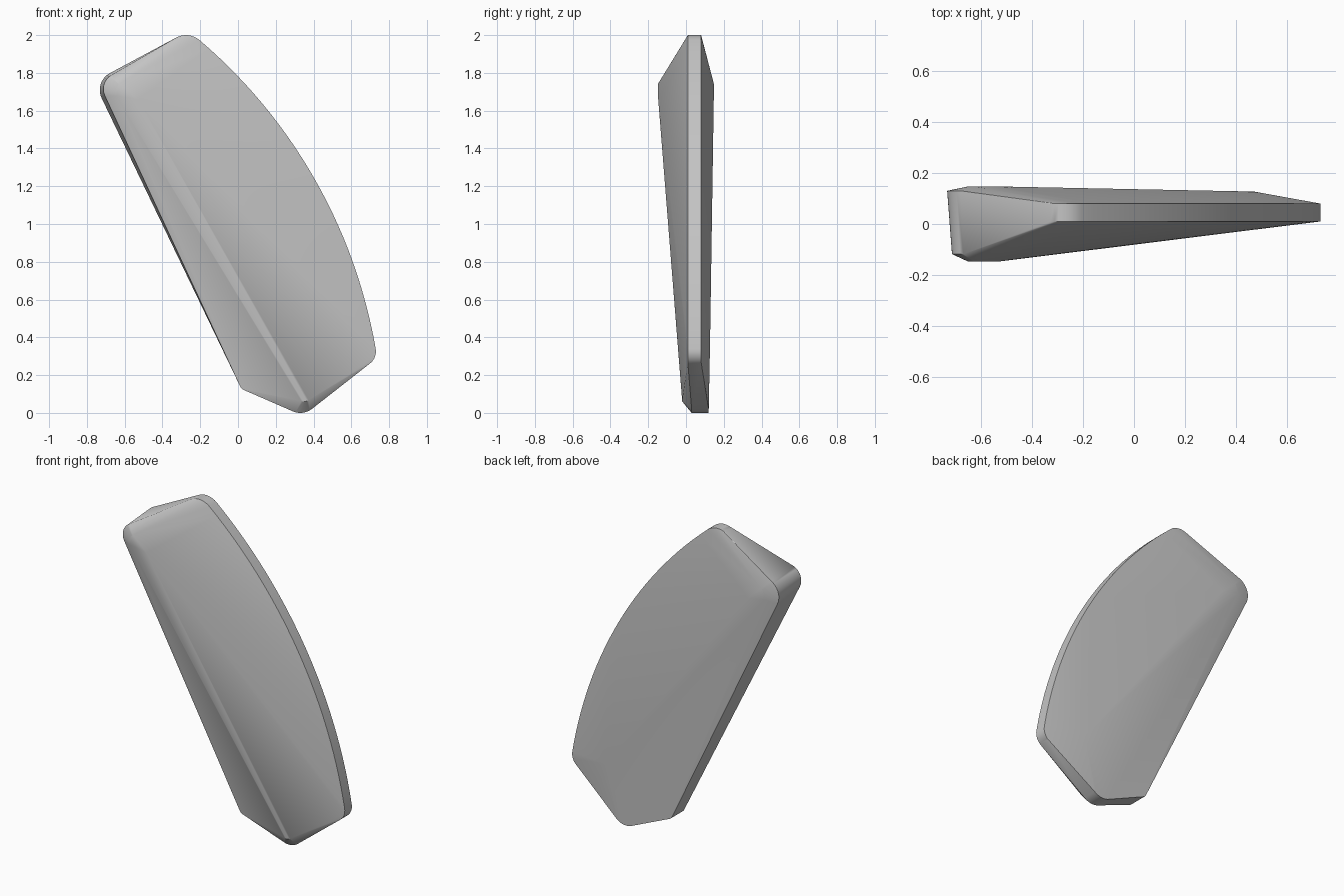
import bpy, bmesh
from math import radians, cos, sin, asin, hypot, atan2

cube = bpy.data.objects.get("Cube")
if cube:
    bpy.data.objects.remove(cube, do_unlink=True)


def fillet(x, z, r, start, end, y, steps=8):
    """Rounded corner: arc in the XZ plane at depth y, angles in degrees."""
    angles = [radians(start + (end - start) * i / steps) for i in range(steps + 1)]
    return [(x + r * cos(a), y, z + r * sin(a)) for a in angles]


def bow(p, q, sag, y, steps=28):
    """Shallow circular arc from p to q in the XZ plane, bulging by sag."""
    dx, dz = q[0] - p[0], q[1] - p[1]
    half = hypot(dx, dz) / 2
    r = (half ** 2 + sag ** 2) / (2 * sag)
    out = atan2(dx, -dz)
    cx = (p[0] + q[0]) / 2 - (r - sag) * cos(out)
    cz = (p[1] + q[1]) / 2 - (r - sag) * sin(out)
    spread = asin(half / r)
    angles = [out + spread * (1 - 2 * i / steps) for i in range(steps + 1)]
    return [(cx + r * cos(a), y, cz + r * sin(a)) for a in angles]


# Normal angles of the straight sides
CURVE_TOP, TOP, LEFT, BOTTOM, LOWER_RIGHT, CURVE_END = 50, 118, 206, 248, 307, 370

points = []
# Thin curved edge with its two end corners
for y in (0.01, 0.08):
    points += fillet(-0.275, 1.89, 0.11, CURVE_TOP, TOP, y)
    points += bow((-0.204, 1.974), (0.729, 0.339), 0.165, y)
    points += fillet(0.65, 0.325, 0.08, LOWER_RIGHT, CURVE_END, y)

# Thick upper corner: back rim, smaller front rim, and the raised crowns
points += fillet(-0.632, 1.71, 0.1, TOP, LEFT, 0.13)
points += fillet(-0.628, 1.715, 0.085, TOP, LEFT, -0.118)
for y in (-0.147, 0.147):
    points += fillet(-0.6, 1.7, 0.05, TOP, LEFT, y)
    points.append((-0.53, y, 1.66))

# Lower left corner
for y in (0.0, 0.12):
    points += fillet(0.04, 0.15, 0.03, LEFT, BOTTOM, y, 4)

# Bottom corner with the end of the front ridge and the back crown
for y in (0.03, 0.12):
    points += fillet(0.33, 0.1, 0.1, BOTTOM, LOWER_RIGHT, y)
points += fillet(0.35, 0.1, 0.04, BOTTOM, LOWER_RIGHT, -0.02, 4)
points.append((0.47, 0.127, 0.35))

# Wrap everything in one convex shell
bm = bmesh.new()
for p in points:
    bm.verts.new(p)
hull = bmesh.ops.convex_hull(bm, input=bm.verts[:])
bmesh.ops.delete(bm, geom=[v for v in bm.verts if not v.link_faces], context="VERTS")
bmesh.ops.recalc_face_normals(bm, faces=bm.faces[:])
mesh = bpy.data.meshes.new("curved_wedge")
bm.to_mesh(mesh)
bm.free()
wedge = bpy.data.objects.new("curved_wedge", mesh)
bpy.context.collection.objects.link(wedge)

# Plain grey material
grey = bpy.data.materials.new("plain_grey")
grey.use_nodes = True
colour = (0.55, 0.55, 0.55, 1)
grey.diffuse_color = colour
grey.node_tree.nodes["Principled BSDF"].inputs["Base Color"].default_value = colour
mesh.materials.append(grey)

# Smooth shading with crisp rims
bpy.ops.object.select_all(action="DESELECT")
wedge.select_set(True)
bpy.context.view_layer.objects.active = wedge
bpy.ops.object.shade_smooth_by_angle(angle=radians(30))
